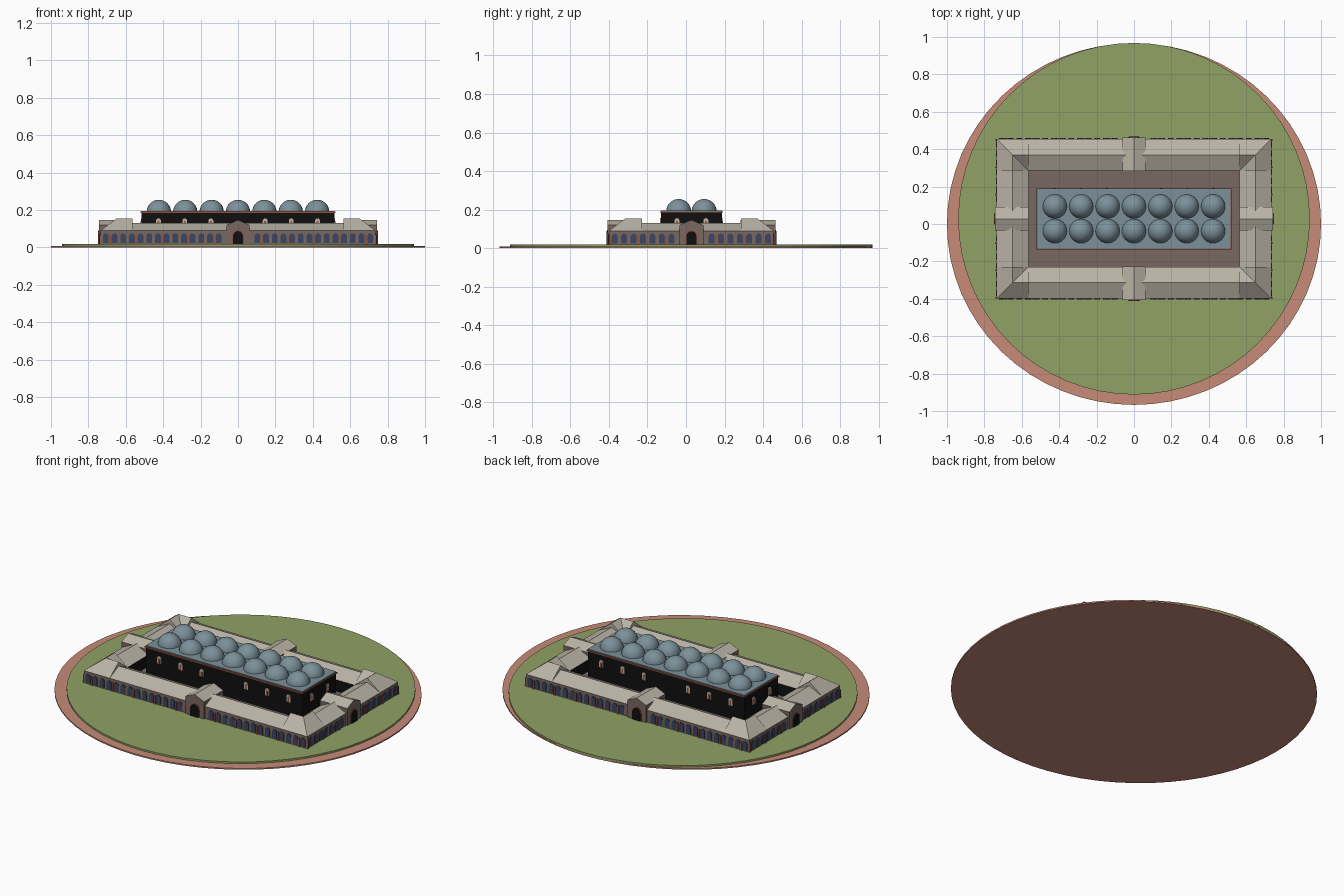
import bpy, bmesh, math
from mathutils import Matrix, Vector

if "Cube" in bpy.data.objects:
    bpy.data.objects.remove(bpy.data.objects["Cube"])

CY = 0.028                       # building centre in y
GROUND = 0.018                   # top of the lawn
OUT, RIDGE, INN = (0.735, 0.427), (0.65, 0.342), (0.565, 0.257)   # wing half sizes
EAVE, TOP, CORNER_TOP = 0.09, 0.13, 0.155


def mat(name, r, g, b):
    m = bpy.data.materials.new(name)
    m.diffuse_color = (r, g, b, 1)
    m.use_nodes = True
    m.node_tree.nodes["Principled BSDF"].inputs["Base Color"].default_value = m.diffuse_color
    return m


PINK = mat("path pink", 0.57, 0.26, 0.19)
GREEN = mat("lawn green", 0.28, 0.36, 0.13)
STONE = mat("brown stone", 0.19, 0.14, 0.12)
ROOF = mat("pale roof", 0.49, 0.45, 0.38)
BLACK = mat("black", 0.005, 0.005, 0.005)
RED = mat("brick red", 0.30, 0.08, 0.045)
NAVY = mat("window navy", 0.045, 0.06, 0.12)
BLUE = mat("dome blue grey", 0.20, 0.28, 0.32)
CREAM = mat("cream", 0.55, 0.44, 0.36)


def finish(name, bm, mats, rule=None, fix=True):
    if fix:
        bmesh.ops.recalc_face_normals(bm, faces=bm.faces)
    bm.normal_update()
    me = bpy.data.meshes.new(name)
    for m in mats:
        me.materials.append(m)
    if rule:
        for f in bm.faces:
            f.material_index = rule(f)
    bm.to_mesh(me)
    bm.free()
    ob = bpy.data.objects.new(name, me)
    bpy.context.collection.objects.link(ob)
    return ob


def prism(bm, pts, direction):
    """Extrude a closed outline along a vector."""
    d = Vector(direction)
    a = [bm.verts.new(p) for p in pts]
    b = [bm.verts.new(Vector(p) + d) for p in pts]
    bm.faces.new(a)
    bm.faces.new(b[::-1])
    for i in range(len(a)):
        j = (i + 1) % len(a)
        bm.faces.new((a[i], b[i], b[j], a[j]))


def box(name, x, y, z0, z1, mats, rule=None):
    bm = bmesh.new()
    prism(bm, [(-x, CY - y, z0), (x, CY - y, z0), (x, CY + y, z0), (-x, CY + y, z0)],
          (0, 0, z1 - z0))
    return finish(name, bm, mats, rule)


def disc(name, rx, ry, cy, z0, z1, m):
    bm = bmesh.new()
    n = 64
    pts = [(rx * math.cos(2 * math.pi * i / n), cy + ry * math.sin(2 * math.pi * i / n), z0)
           for i in range(n)]
    prism(bm, pts, (0, 0, z1 - z0))
    finish(name, bm, [m])


def loop(half, z):
    return [Vector((sx * half[0], CY + sy * half[1], z))
            for sx, sy in ((-1, -1), (1, -1), (1, 1), (-1, 1))]


def ring(name, loops, mats, rule=None):
    """Closed rectangular ring whose section runs through the given loops."""
    bm = bmesh.new()
    vs = [[bm.verts.new(p) for p in l] for l in loops]
    for a, b in zip(vs, vs[1:] + vs[:1]):
        for i in range(4):
            j = (i + 1) % 4
            bm.faces.new((a[i], a[j], b[j], b[i]))
    finish(name, bm, mats, rule)


def sides(dx, dy):
    """Turn (front) wall coordinates into each of the four walls: u, outward v, z."""
    for k in range(4):
        d = dy if k % 2 == 0 else dx
        half = dx if k % 2 == 0 else dy
        yield half, (Matrix.Translation((0, CY, 0)) @ Matrix.Rotation(k * math.pi / 2, 4, 'Z')
                     @ Matrix.Translation((0, -d, 0)))


def arch(bm, M, u, w, z0, z1, depth=0.004):
    """Round headed plate lying on a wall."""
    r = w / 2
    pts = [(u - r, 0, z0), (u + r, 0, z0)]
    pts += [(u + r * math.cos(math.pi * i / 6), 0, z1 - r + r * math.sin(math.pi * i / 6))
            for i in range(7)]
    prism(bm, [M @ Vector(p) for p in pts], M.to_3x3() @ Vector((0, -depth, 0)))


# Ground
disc("path_disc", 1.0, 0.967, 0, 0, 0.008, PINK)
disc("lawn_disc", 0.94, 0.94, CY, 0.006, GROUND, GREEN)
box("courtyard_floor", INN[0], INN[1], 0.012, 0.022, [STONE])


# Four wings around the courtyard
def wing_rule(f):
    c, n = f.calc_center_median(), f.normal
    return 1 if Vector((c.x, c.y - CY, 0)).dot(n) < -0.01 else 0


ring("wing_walls", [loop(OUT, 0.012), loop(OUT, EAVE), loop(INN, EAVE), loop(INN, 0.012)],
     [STONE, BLACK], wing_rule)
ring("wing_roof", [loop(OUT, EAVE), loop(RIDGE, TOP), loop(INN, EAVE)], [ROOF])

# Higher roof at the four corners
bm = bmesh.new()
for sx in (-1, 1):
    for sy in (-1, 1):
        def P(x, y, z):
            return bm.verts.new((sx * x, CY + sy * y, z))
        o, r, i = (P(*h, z) for h, z in ((OUT, EAVE), (RIDGE, CORNER_TOP), (INN, EAVE)))
        xo, xr = P(INN[0], OUT[1], EAVE), P(INN[0], RIDGE[1], CORNER_TOP)
        yo, yr = P(OUT[0], INN[1], EAVE), P(RIDGE[0], INN[1], CORNER_TOP)
        for f in ((o, xo, xr, r), (r, xr, i), (o, r, yr, yo), (r, i, yr),
                  (xo, i, xr), (yo, yr, i), (o, yo, i, xo)):
            bm.faces.new(f)
finish("corner_roofs", bm, [ROOF])

# Arcade of windows with brick piers between them
glass, piers = bmesh.new(), bmesh.new()
for half, M in sides(*OUT):
    n = round((half - 0.09) / 0.047)
    pitch = (half - 0.085) / n
    for s in (-1, 1):
        for k in range(n):
            u = s * (0.08 + pitch * (k + 0.5))
            arch(glass, M, u, 0.031, 0.024, 0.076)
            if k % 3 == 0:
                arch(piers, M, u + s * pitch / 2, 0.010, GROUND, 0.07, 0.005)
finish("arcade_windows", glass, [NAVY])
finish("arcade_piers", piers, [RED])

# Gabled gateways in the middle of each wing
gates, doors, trims = bmesh.new(), bmesh.new(), bmesh.new()
for half, M in sides(*OUT):
    w = 0.062
    outline = [(-w, -0.008, 0.012), (w, -0.008, 0.012), (w, -0.008, 0.12),
               (0, -0.008, 0.147), (-w, -0.008, 0.12)]
    prism(gates, [M @ Vector(p) for p in outline], M.to_3x3() @ Vector((0, 0.18, 0)))
    D = M @ Matrix.Translation((0, -0.008, 0))
    arch(trims, D, 0, 0.062, GROUND, 0.094, 0.003)
    arch(doors, D, 0, 0.052, GROUND, 0.088, 0.006)
finish("gateways", gates, [STONE, ROOF], lambda f: 1 if f.normal.z > 0.3 else 0)
finish("gateway_arches", trims, [RED])
finish("gateway_doors", doors, [BLACK])

# Central hall with cornice and flat roof
HX, HY = 0.515, 0.158
box("hall_walls", HX, HY, 0.015, 0.186, [BLACK])
box("hall_cornice", HX + 0.005, HY + 0.005, 0.184, 0.191, [RED])
box("hall_roof", HX, HY, 0.19, 0.196, [BLUE])

# Small hall windows: cream frames with brick centres
frames, panes = bmesh.new(), bmesh.new()
for half, M in sides(HX, HY):
    spots = (0.145, 0.285, 0.425) if half == HX else (0.075,)
    for u in spots:
        for s in (-1, 1):
            arch(frames, M, s * u, 0.026, 0.112, 0.156)
            arch(panes, M, s * u, 0.010, 0.112, 0.142, 0.006)
finish("hall_window_frames", frames, [CREAM])
finish("hall_window_panes", panes, [RED])

# Two rows of seven domes
bm = bmesh.new()
for i in range(7):
    for s in (-1, 1):
        part = bmesh.ops.create_uvsphere(
            bm, u_segments=24, v_segments=16, radius=0.065,
            matrix=Matrix.Translation(((i - 3) * 0.141, CY + s * 0.066, 0.19)))
bmesh.ops.delete(bm, geom=[v for v in bm.verts if v.co.z < 0.185], context='VERTS')
for f in bm.faces:
    f.smooth = True
finish("domes", bm, [BLUE], fix=False)
